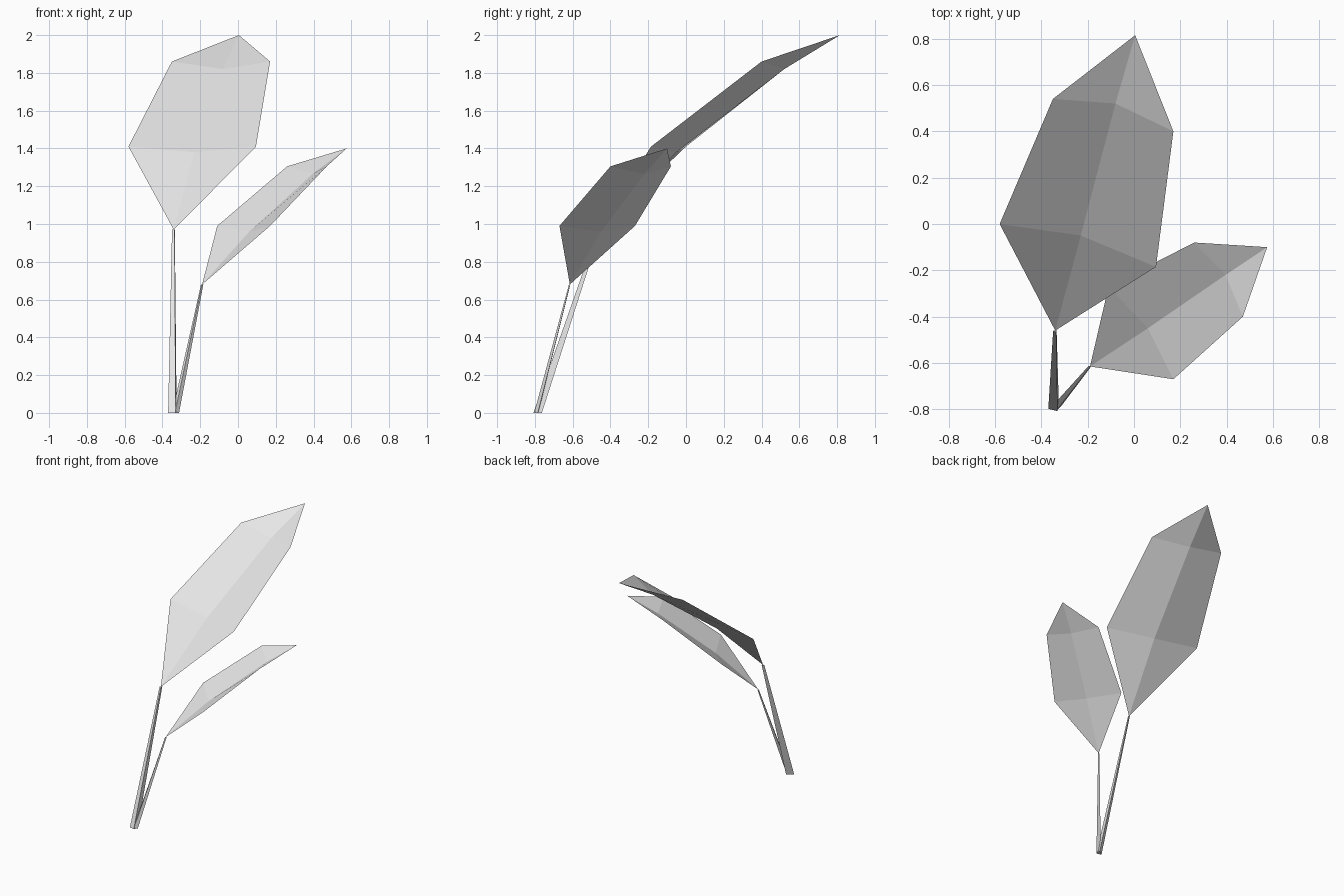
import bpy
from math import cos, sin, radians
from mathutils import Vector

cube = bpy.data.objects.get("Cube")
if cube:
    bpy.data.objects.remove(cube, do_unlink=True)

# One plain grey for the whole plant
grey = bpy.data.materials.new("pale_grey")
grey.use_nodes = True
colour = (0.8, 0.8, 0.8, 1.0)
grey.diffuse_color = colour
grey.node_tree.nodes["Principled BSDF"].inputs["Base Color"].default_value = colour


def add_mesh(name, verts, faces):
    mesh = bpy.data.meshes.new(name)
    mesh.from_pydata([tuple(v) for v in verts], [], faces)
    mesh.materials.append(grey)
    mesh.update()
    obj = bpy.data.objects.new(name, mesh)
    bpy.context.collection.objects.link(obj)
    return obj


def add_leaf(name, base, rows, tip):
    """Folded blade: each row runs left edge, midrib, right edge."""
    verts = [base] + [p for row in rows for p in row] + [tip]
    last = len(verts) - 1
    faces = []
    for side in (1, 2):
        faces.append((0, side + 1, side))
        faces.append((side, side + 1, side + 4, side + 3))
        faces.append((side + 3, side + 4, last))
    return add_mesh(name, verts, faces)


def add_stem(name, foot, top, turn, size, taper):
    """Tapered three-sided stalk with level ends."""
    section = [(-0.028, -0.008), (0.012, -0.018), (0.017, 0.027)]
    c, s = cos(radians(turn)), sin(radians(turn))
    ring = [Vector((x * c - y * s, x * s + y * c, 0)) * size for x, y in section]
    verts = [Vector(foot) + p for p in ring]
    verts += [Vector(top) + p * taper for p in ring]
    faces = [(i, (i + 1) % 3, (i + 1) % 3 + 3, i + 3) for i in range(3)]
    return add_mesh(name, verts, faces + [(2, 1, 0), (3, 4, 5)])


# Tall leaf and its stalk
tall_base = (-0.34, -0.46, 0.97)
add_leaf("tall_leaf", tall_base,
         [[(-0.58, 0.0, 1.41), (-0.23, -0.05, 1.38), (0.095, -0.185, 1.41)],
          [(-0.35, 0.54, 1.86), (-0.08, 0.52, 1.82), (0.17, 0.40, 1.86)]],
         (0.005, 0.815, 2.0))
add_stem("tall_stem", (-0.342, -0.79, 0), tall_base, 0, 1.0, 0.33)

# Short leaf and its stalk
short_base = (-0.19, -0.615, 0.68)
add_leaf("short_leaf", short_base,
         [[(-0.11, -0.27, 0.99), (0.06, -0.45, 0.96), (0.17, -0.67, 0.99)],
          [(0.26, -0.08, 1.305), (0.395, -0.22, 1.265), (0.47, -0.40, 1.305)]],
         (0.575, -0.10, 1.40))
add_stem("short_stem", (-0.332, -0.79, 0), short_base, -41, 0.65, 0.33)
